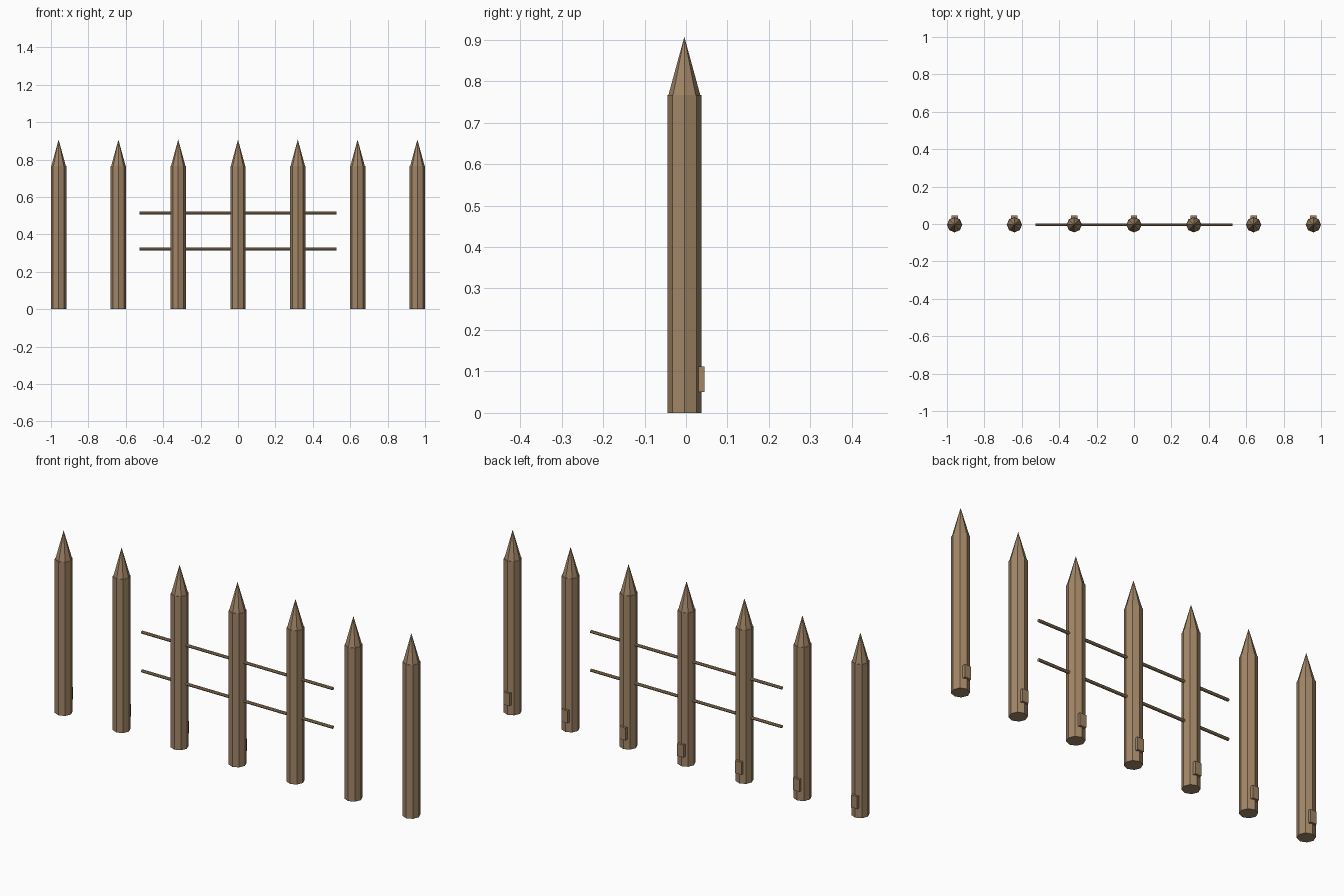
import bpy, math

if "Cube" in bpy.data.objects:
    bpy.data.objects.remove(bpy.data.objects["Cube"])

wood = bpy.data.materials.new("weathered wood")
wood.diffuse_color = (0.36, 0.24, 0.135, 1)
wood.use_nodes = True
wood.node_tree.nodes["Principled BSDF"].inputs["Base Color"].default_value = wood.diffuse_color

POST_Y = -0.004
POST_R = 0.041
SPACING = 0.3197


def finish(name):
    ob = bpy.context.object
    ob.name = name
    ob.data.materials.append(wood)
    return ob


def rod(name, radius, length, loc, rot=(0, 0, 0), tip=None):
    # eight-sided rod, or a spike when tip is given
    if tip is None:
        bpy.ops.mesh.primitive_cylinder_add(vertices=8, radius=radius, depth=length,
                                            location=loc, rotation=rot)
    else:
        bpy.ops.mesh.primitive_cone_add(vertices=8, radius1=radius, radius2=tip,
                                        depth=length, location=loc, rotation=rot)
    return finish(name)


# Row of seven pointed posts, each with a small block low on the back
for i in range(-3, 4):
    x = i * SPACING
    n = i + 4
    rod(f"post_{n}", POST_R, 0.766, (x, POST_Y, 0.383))
    rod(f"post_point_{n}", 0.0385, 0.141, (x, POST_Y, 0.766 + 0.0705), tip=0)
    bpy.ops.mesh.primitive_cube_add(size=1, location=(x, 0.0375, 0.081))
    block = finish(f"back_block_{n}")
    block.scale = (0.034, 0.015, 0.062)

# Two thin rails through the middle posts
for name, z in (("lower_rail", 0.322), ("upper_rail", 0.515)):
    rod(name, 0.0075, 1.054, (0, POST_Y, z), (0, math.pi / 2, 0))
